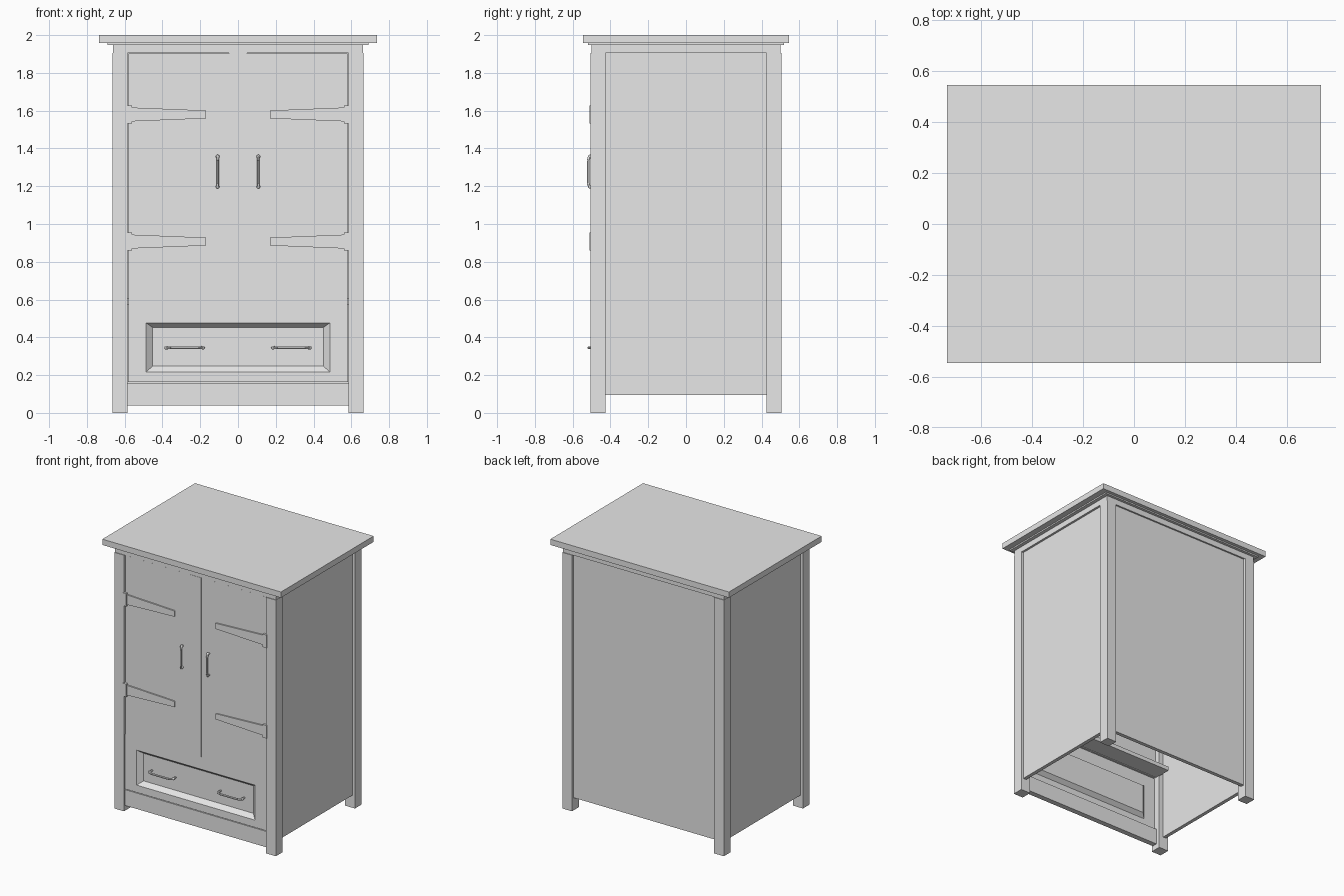
import bpy, bmesh
from mathutils import Vector

old = bpy.data.objects.get("Cube")
if old:
    bpy.data.objects.remove(old, do_unlink=True)

grey = bpy.data.materials.new("plain grey")
grey.use_nodes = True
grey.diffuse_color = (0.8, 0.8, 0.8, 1)
grey.node_tree.nodes["Principled BSDF"].inputs["Base Color"].default_value = (0.8, 0.8, 0.8, 1)


def finish(name, bm):
    bmesh.ops.recalc_face_normals(bm, faces=bm.faces)
    mesh = bpy.data.meshes.new(name)
    bm.to_mesh(mesh)
    bm.free()
    mesh.materials.append(grey)
    obj = bpy.data.objects.new(name, mesh)
    bpy.context.collection.objects.link(obj)
    return obj


def box(name, x, y, z):
    """Box between the (low, high) limits on each axis."""
    bm = bmesh.new()
    bmesh.ops.create_cube(bm, size=1)
    for v in bm.verts:
        v.co = [lim[0] if c < 0 else lim[1] for c, lim in zip(v.co, (x, y, z))]
    return finish(name, bm)


def prism(name, outline, y0, y1):
    """Extrude an (x, z) outline along y."""
    bm = bmesh.new()
    face = bm.faces.new([bm.verts.new((x, y0, z)) for x, z in outline])
    out = bmesh.ops.extrude_face_region(bm, geom=[face])
    for v in out["geom"]:
        if isinstance(v, bmesh.types.BMVert):
            v.co.y = y1
    return finish(name, bm)


def handle(name, centre, axis, half, reach):
    """Bowed bar with two feet and rounded knobs at the bends."""
    c, a, out = Vector(centre), Vector(axis), Vector((0, -1, 0))
    bm = bmesh.new()
    path = [c - a * half, c - a * half + out * reach * 0.75, c - a * half * 0.75 + out * reach,
            c + a * half * 0.75 + out * reach, c + a * half + out * reach * 0.75, c + a * half]
    for p, q in zip(path, path[1:]):
        d = q - p
        rot = d.to_track_quat("Z", "Y").to_matrix().to_4x4()
        rot.translation = (p + q) / 2
        bmesh.ops.create_cone(bm, cap_ends=True, segments=12, radius1=0.007,
                              radius2=0.007, depth=d.length, matrix=rot)
    for s in (-1, 1):
        knob = bmesh.ops.create_uvsphere(bm, u_segments=12, v_segments=8, radius=0.01)
        bmesh.ops.translate(bm, verts=knob["verts"], vec=c + a * half * s + out * reach * 0.6)
    obj = finish(name, bm)
    bpy.ops.object.select_all(action="DESELECT")
    obj.select_set(True)
    bpy.context.view_layer.objects.active = obj
    bpy.ops.object.shade_smooth_by_angle()


# Top board with a thin moulding and the rail frame below it
box("top_board", (-0.735, 0.735), (-0.545, 0.545), (1.957, 2))
box("top_moulding", (-0.69, 0.69), (-0.52, 0.52), (1.947, 1.957))
for s, side in ((-1, "right"), (1, "left")):
    box(side + "_top_rail", sorted((s * 0.62, s * 0.663)), (-0.5, 0.5), (1.905, 1.947))
for y, end in ((-0.5, "front"), (0.46, "back")):
    box(end + "_top_rail", (-0.62, 0.62), (y, y + 0.04), (1.905, 1.947))

# Corner posts and side panels
for s, side in ((-1, "right"), (1, "left")):
    for t, end in ((-1, "front"), (1, "back")):
        box(f"{end}_{side}_post", sorted((s * 0.585, s * 0.665)),
            sorted((t * 0.425, t * 0.505)), (0, 1.905))
    box(side + "_side_panel", sorted((s * 0.62, s * 0.647)), (-0.43, 0.43), (0.095, 1.91))
box("back_panel", (-0.59, 0.59), (0.46, 0.488), (0.095, 1.91))

# Front rails
box("bottom_rail", (-0.59, 0.59), (-0.495, -0.455), (0.04, 0.158))
box("middle_rail", (-0.59, 0.59), (-0.47, -0.33), (0.575, 0.605))

# Doors, centre strip, strap hinges and pulls
for s, side in ((-1, "right"), (1, "left")):
    box(side + "_door", sorted((s * 0.002, s * 0.58)), (-0.495, -0.46), (0.57, 1.902))
    for z, level in ((0.907, "lower"), (1.58, "upper")):
        prism(f"{side}_{level}_hinge_strap",
              [(s * 0.57, z - 0.037), (s * 0.17, z - 0.021),
               (s * 0.17, z + 0.021), (s * 0.57, z + 0.037)], -0.505, -0.49)
        box(f"{side}_{level}_hinge_bracket", sorted((s * 0.562, s * 0.592)),
            (-0.512, -0.49), (z - 0.048, z + 0.048))
    handle(side + "_door_pull", (s * 0.108, -0.493, 1.277), (0, 0, 1), 0.08, 0.025)
    handle(side + "_drawer_pull", (s * 0.283, -0.468, 0.345), (1, 0, 0), 0.097, 0.047)
box("centre_strip", (-0.048, 0.048), (-0.502, -0.49), (0.57, 1.905))

# Drawer front: frame with a bevelled recess, given thickness backwards
bm = bmesh.new()
rings = []
for x, low, high, y in ((0.583, 0.163, 0.57, -0.495), (0.487, 0.217, 0.477, -0.495),
                        (0.452, 0.247, 0.452, -0.465)):
    rings.append([bm.verts.new((a, y, b)) for a, b in
                  ((-x, low), (x, low), (x, high), (-x, high))])
for outer, inner in zip(rings, rings[1:]):
    for i in range(4):
        j = (i + 1) % 4
        bm.faces.new((outer[i], outer[j], inner[j], inner[i]))
bm.faces.new(rings[-1])
drawer = finish("drawer_front", bm)
solid = drawer.modifiers.new("thickness", "SOLIDIFY")
solid.thickness = 0.02
solid.offset = -1
